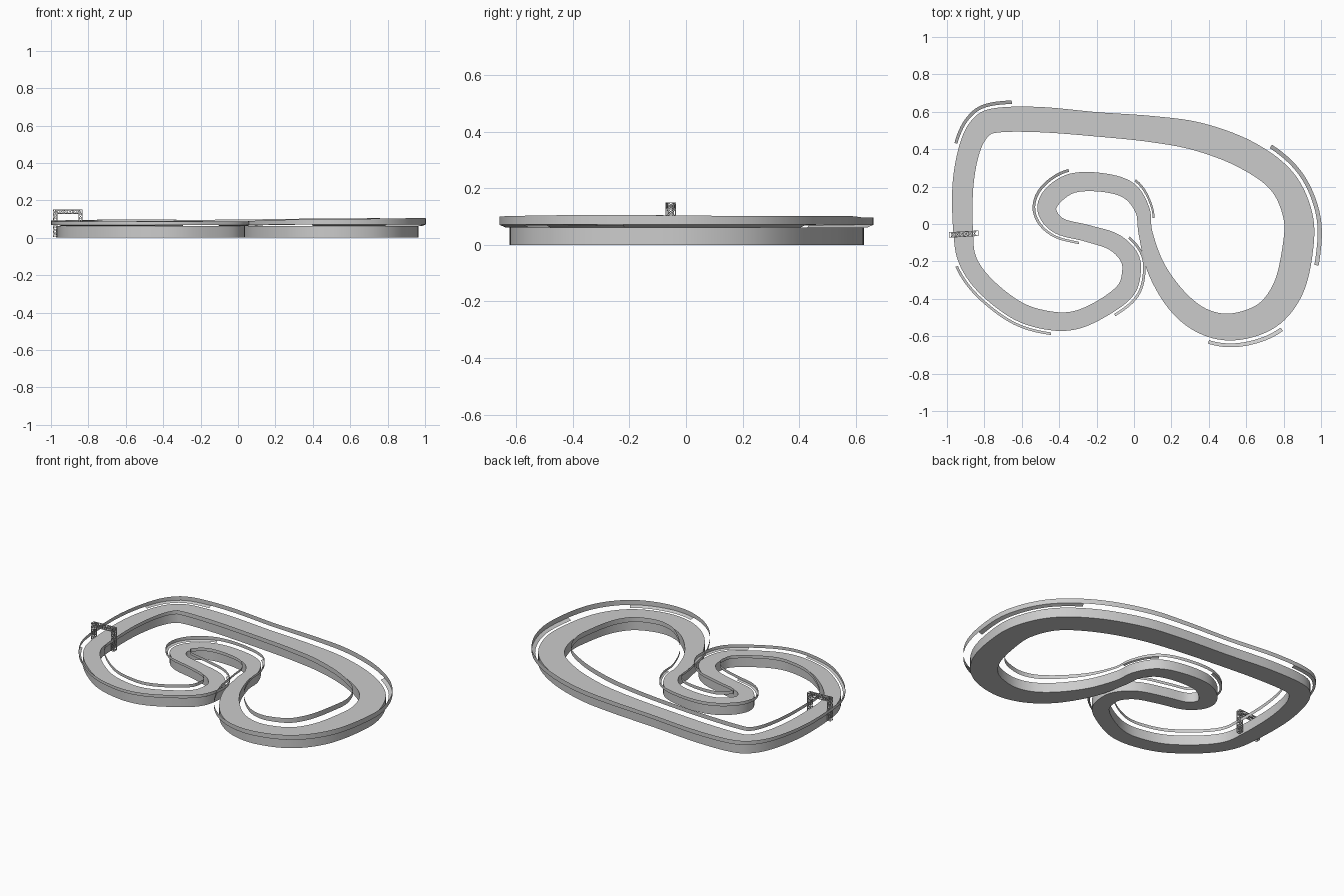
import bpy, bmesh, math
from mathutils import Vector

if "Cube" in bpy.data.objects:
    bpy.data.objects.remove(bpy.data.objects["Cube"])

# Centreline stations: x, y, road width (clockwise from the gate)
P = [(-.913, -.05, .105), (-.915, .2, .112), (-.88, .40, .115), (-.82, .515, .125),
     (-.73, .555, .132), (-.5, .558, .135), (-.2, .533, .13), (.1, .507, .14),
     (.35, .465, .152), (.60, .37, .156), (.79, .23, .152), (.877, .04, .157),
     (.873, -.15, .165), (.822, -.35, .165), (.71, -.49, .155), (.53, -.55, .145),
     (.37, -.52, .135), (.235, -.415, .125), (.12, -.24, .10), (.062, -.05, .075),
     (.045, .075, .078), (-.03, .18, .095), (-.17, .222, .10), (-.33, .218, .105),
     (-.435, .15, .108), (-.465, .07, .10), (-.40, -.01, .09), (-.25, -.05, .09),
     (-.11, -.095, .095), (-.03, -.17, .10), (-.013, -.25, .10), (-.045, -.355, .10),
     (-.165, -.448, .096), (-.31, -.513, .098), (-.45, -.517, .10), (-.62, -.465, .10),
     (-.79, -.335, .10), (-.887, -.2, .098)]
N = len(P)
TOP = .062


def station(t):
    """Periodic Catmull-Rom sample: x, y, width."""
    i = math.floor(t)
    u = t - i
    a, b, c, d = (Vector(P[(i + k) % N]) for k in (-1, 0, 1, 2))
    return .5 * (2 * b + (c - a) * u + (2 * a - 5 * b + 4 * c - d) * u * u
                 + (3 * b - a - 3 * c + d) * u ** 3)


def place(t, off, z):
    """Point at off road-widths to the left of the centreline."""
    s = station(t)
    d = station(t + .02) - station(t - .02)
    n = Vector((-d.y, d.x)).normalized() * off * s.z
    return Vector((s.x + n.x, s.y + n.y, z + 0))


def rise(t, k):
    return TOP + k * station(t).z


def sweep(name, ts, section, loop_path, loop_section):
    """Sweep a section of (offset, height function) along the track."""
    bm = bmesh.new()
    rows = [[bm.verts.new(place(t, o, h(t))) for o, h in section] for t in ts]
    m, n = len(rows), len(section)
    for i in range(m if loop_path else m - 1):
        a, b = rows[i], rows[(i + 1) % m]
        for j in range(n if loop_section else n - 1):
            k = (j + 1) % n
            bm.faces.new((a[j], b[j], b[k], a[k]))
    if loop_section:
        bmesh.ops.recalc_face_normals(bm, faces=bm.faces)
    me = bpy.data.meshes.new(name)
    bm.to_mesh(me)
    bm.free()
    ob = bpy.data.objects.new(name, me)
    bpy.context.collection.objects.link(ob)
    bpy.ops.object.select_all(action='DESELECT')
    ob.select_set(True)
    bpy.context.view_layer.objects.active = ob
    bpy.ops.object.shade_smooth_by_angle()


full = [i / 7 for i in range(N * 7)]

# Road slab
sweep("road_slab", full, [(.5, lambda t: TOP), (-.5, lambda t: TOP),
                          (-.5, lambda t: 0), (.5, lambda t: 0)], True, True)

# Floating guard walls along both sides
for side, name in ((1, "outer_guard_wall"), (-1, "inner_guard_wall")):
    sec = [(side * .75, lambda t: rise(t, .06)), (side * .75, lambda t: rise(t, .26))]
    sweep(name, full, sec[::side], True, False)

# Sloped corner kerbs: start, end, side
for i, (a, b, s) in enumerate([(2.05, 4.4, 1), (9.35, 12.25, 1), (13.9, 15.65, 1),
                               (19.6, 21, -1), (23, 26.8, -1), (28.4, 31.8, 1), (33.9, 37, 1)]):
    n = int((b - a) * 8)
    sec = [(s * .75, lambda t: rise(t, .06)), (s * .61, lambda t: rise(t, 0))]
    sweep(f"corner_kerb_{i + 1}", [a + (b - a) * k / n for k in range(n + 1)],
          sec[::s], False, False)


# Truss gate
def rod(bm, a, b, r):
    d = b - a
    q = d.to_track_quat('Z', 'Y')
    ring = [q @ Vector((x * r, y * r, 0)) for x, y in ((1, 1), (-1, 1), (-1, -1), (1, -1))]
    va, vb = [bm.verts.new(a + p) for p in ring], [bm.verts.new(b + p) for p in ring]
    for i in range(4):
        j = (i + 1) % 4
        bm.faces.new((va[i], va[j], vb[j], vb[i]))
    bm.faces.new(va[::-1])
    bm.faces.new(vb)


def truss(name, a, b, u, v, bays):
    """Square lattice beam from a to b with half-width vectors u and v."""
    bm = bmesh.new()
    corners = [u + v, v - u, -u - v, u - v]
    for k in range(4):
        c, e = corners[k], corners[(k + 1) % 4]
        rod(bm, a + c, b + c, .0018)
        for i in range(bays + 1):
            p = a.lerp(b, i / bays)
            rod(bm, p + c, p + e, .0012)
            if i < bays:
                q = a.lerp(b, (i + 1) / bays)
                rod(bm, *((p + c, q + e) if i % 2 else (p + e, q + c)), .0012)
    me = bpy.data.meshes.new(name)
    bm.to_mesh(me)
    bm.free()
    bpy.context.collection.objects.link(bpy.data.objects.new(name, me))


X, Y, Z = Vector((.01, 0, 0)), Vector((0, .013, 0)), Vector((0, 0, .009))
left, right = Vector((-.978, -.058, 0)), Vector((-.842, -.05, 0))
for name, p in (("gate_post_left", left), ("gate_post_right", right)):
    truss(name, p + Vector((0, 0, .006)), p + Vector((0, 0, .149)), X, Y, 6)
h = Vector((0, 0, .139))
truss("gate_beam", left + h, right + h, Y, Z, 6)
